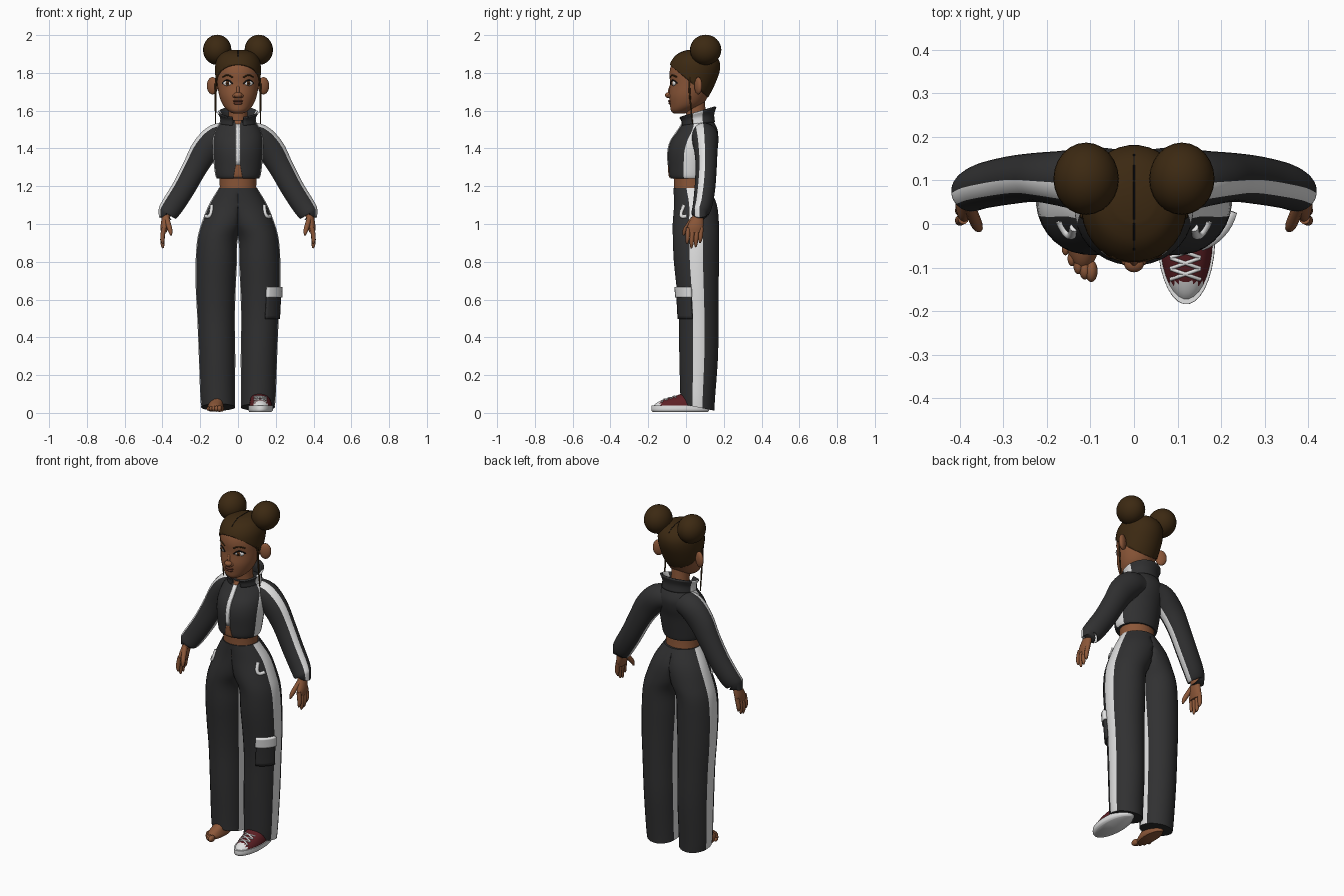
import bpy, bmesh, math
from mathutils import Vector
from mathutils.bvhtree import BVHTree

if "Cube" in bpy.data.objects:
    bpy.data.objects.remove(bpy.data.objects["Cube"])

SEGS = 32
Z = Vector((0, 0, 1))
BACK = Vector((0, 1, 0))
DOWN = Vector((0, 0, -1))
STRIPES = (SEGS - 1, 0, 1, 15, 16, 17)


def material(name, *rgb):
    m = bpy.data.materials.new(name)
    m.use_nodes = True
    m.diffuse_color = (*rgb, 1)
    m.node_tree.nodes["Principled BSDF"].inputs["Base Color"].default_value = (*rgb, 1)
    return m


SKIN = material("skin brown", .26, .095, .04)
HAIR = material("hair brown", .045, .022, .006)
CLOTH = material("cloth charcoal", .03, .03, .031)
WHITE = material("trim white", .75, .75, .75)
RED = material("shoe dark red", .11, .014, .018)
LIP = material("lip brown", .13, .04, .022)
IRIS = material("iris brown", .09, .03, .008)
BLACK = material("pupil black", .006, .005, .005)


def finish(name, bm, mats):
    bmesh.ops.recalc_face_normals(bm, faces=bm.faces)
    mesh = bpy.data.meshes.new(name)
    bm.to_mesh(mesh)
    bm.free()
    ob = bpy.data.objects.new(name, mesh)
    bpy.context.collection.objects.link(ob)
    for m in mats:
        mesh.materials.append(m)
    return ob


def smooth_rows(rows, steps):
    """Catmull-Rom interpolation of ring values."""
    rows = [tuple(r) + (0,) * (6 - len(r)) for r in rows]
    p = [rows[0]] + rows + [rows[-1]]
    out = []
    for i in range(1, len(p) - 2):
        for k in range(steps):
            t = k / steps
            out.append([.5 * (2 * b + (c - a) * t + (2 * a - 5 * b + 4 * c - d) * t * t
                              + (3 * b - a - 3 * c + d) * t ** 3)
                        for a, b, c, d in zip(*p[i - 1:i + 3])])
    return out + [list(rows[-1])]


def loft(name, rings, mats, side=1, stripe=(), sweep=False, clamp=False, drop=(), caps=True, steps=4):
    """Skin rings of (x, y, z, radius a, radius b, tilt); sweep turns them across the path."""
    rows = smooth_rows(rings, steps)
    bm = bmesh.new()
    loops = []
    for i, (x, y, z, a, b, tilt) in enumerate(rows):
        u = Vector((1, 0, 0))
        if sweep:
            p, q = rows[max(i - 1, 0)], rows[min(i + 1, len(rows) - 1)]
            u = Vector((p[2] - q[2], 0, q[0] - p[0])).normalized()
        loop = []
        for k in range(SEGS):
            t = (k - .5) * math.tau / SEGS
            co = Vector((x, y, z)) + u * a * math.cos(t) + Vector((0, 1, tilt)) * b * math.sin(t)
            if clamp:
                co.x = max(co.x, 0)
            co.x *= side
            loop.append(bm.verts.new(co))
        loops.append(loop)
    for lo, hi in zip(loops, loops[1:]):
        for k in range(SEGS):
            if k not in drop:
                j = (k + 1) % SEGS
                f = bm.faces.new((lo[k], lo[j], hi[j], hi[k]))
                f.material_index = int(k in stripe)
    if caps:
        bm.faces.new(loops[0])
        bm.faces.new(loops[-1])
    return finish(name, bm, mats)


def ball(name, loc, scale, mat, yaw=0, pitch=0):
    bm = bmesh.new()
    bmesh.ops.create_uvsphere(bm, u_segments=24, v_segments=16, radius=1)
    ob = finish(name, bm, [mat])
    ob.location, ob.scale, ob.rotation_euler = loc, scale, (pitch, 0, yaw)
    return ob


def tube(name, pts, r, mat, radii=None):
    cu = bpy.data.curves.new(name, 'CURVE')
    cu.dimensions, cu.bevel_depth, cu.bevel_resolution = '3D', r, 3
    cu.use_fill_caps = True
    sp = cu.splines.new('NURBS')
    sp.points.add(len(pts) - 1)
    for i, p in enumerate(pts):
        sp.points[i].co = (*p, 1)
        sp.points[i].radius = radii[i] if radii else 1
    sp.order_u, sp.use_endpoint_u, sp.resolution_u = 3, True, 6
    cu.materials.append(mat)
    ob = bpy.data.objects.new(name, cu)
    bpy.context.collection.objects.link(ob)


def hit(target, origin, direction):
    me = target.data
    tree = BVHTree.FromPolygons([v.co for v in me.vertices], [p.vertices[:] for p in me.polygons])
    return tree.ray_cast(Vector(origin) - direction * 2, direction)[0]


def trace(name, target, pts, direction, r, mat):
    """Lay a thin cord on a surface."""
    hits = [hit(target, p, direction) for p in pts]
    tube(name, [h for h in hits if h], r, mat)


def plate(name, target, centre, normal, w, h, mat, thick=.004, taper=1, n=8):
    """Lay a thin curved panel on a surface."""
    normal = Vector(normal).normalized()
    across = Z.cross(normal)
    bm = bmesh.new()
    grid = {}
    for i in range(n + 1):
        for j in range(n + 1):
            u, v = i / n - .5, j / n - .5
            width = w * (1 + (taper - 1) * j / n)
            p = hit(target, Vector(centre) + across * u * width + Z * v * h, -normal)
            if p:
                grid[i, j] = bm.verts.new(p + normal * thick * .4)
    for i in range(n):
        for j in range(n):
            quad = [(i, j), (i + 1, j), (i + 1, j + 1), (i, j + 1)]
            if all(q in grid for q in quad):
                bm.faces.new([grid[q] for q in quad])
    ob = finish(name, bm, [mat])
    mod = ob.modifiers.new("thickness", 'SOLIDIFY')
    mod.thickness, mod.offset = thick * 2, 0


# Head, hair cap and neck
skull = [(0, -.035, 1.585, .025, .03), (0, -.025, 1.6, .052, .055), (0, 0, 1.63, .08, .085),
         (0, .015, 1.68, .1, .105), (0, .032, 1.74, .11, .117), (0, .041, 1.8, .115, .129),
         (0, .047, 1.85, .11, .122), (0, .05, 1.89, .085, .09), (0, .05, 1.91, .04, .04)]
head = loft("head", skull, [SKIN])
hair = loft("hair_cap", [(x, y + .002, z + .01, a + .007, b + .007) for x, y, z, a, b in skull], [HAIR])
bm = bmesh.new()
bm.from_mesh(hair.data)
bmesh.ops.bisect_plane(bm, geom=bm.verts[:] + bm.edges[:] + bm.faces[:], plane_co=(0, -.088, 1.845),
                       plane_no=(0, .85, 1), clear_inner=True)
bm.to_mesh(hair.data)
bm.free()
hair.modifiers.new("thickness", 'SOLIDIFY').thickness = .012
trace("hair_parting", hair, [(0, y / 100, 2) for y in range(-6, 17, 2)], DOWN, .002, BLACK)
loft("neck", [(0, .065, 1.45, .06, .06), (0, .055, 1.56, .05, .052), (0, .045, 1.66, .05, .055)], [SKIN])

# Face
ball("nose", (0, -.09, 1.682), (.023, .021, .016), SKIN)
ball("nose_bridge", (0, -.077, 1.71), (.011, .017, .035), SKIN, pitch=-.25)
ball("upper_lip", (0, -.083, 1.651), (.028, .012, .007), LIP)
ball("lower_lip", (0, -.081, 1.639), (.024, .012, .008), LIP)
for s, tag in ((1, "left"), (-1, "right")):
    ball(tag + "_nostril", (s * .017, -.083, 1.678), (.012, .014, .011), SKIN)
    p = hit(head, (s * .055, 0, 1.745), BACK)
    ball(tag + "_eye", p + Vector((0, .004, 0)), (.026, .01, .014), WHITE, s * .4)
    ball(tag + "_iris", p + Vector((0, -.002, 0)), (.012, .007, .012), IRIS, s * .4)
    ball(tag + "_pupil", p + Vector((0, -.006, 0)), (.006, .005, .006), BLACK, s * .4)
    arc = ((.028, -.004), (.042, .012), (.056, .017), (.07, .012), (.082, 0))
    trace(tag + "_eyelash", head, [(s * x, 0, 1.745 + z) for x, z in arc], BACK, .004, BLACK)
    trace(tag + "_eyebrow", head, [(s * x, 0, 1.778 + z * .6) for x, z in arc], BACK, .004, HAIR)
    ball(tag + "_ear", (s * .135, .065, 1.732), (.032, .017, .046), SKIN, s * .45)
    ball(tag + "_hair_bun", (s * .11, .104, 1.922), (.075, .083, .08), HAIR)
    tube(tag + "_hair_strand", [(s * .105, .02, 1.83), (s * .12, .015, 1.76), (s * .119, .022, 1.65),
                                (s * .119, .035, 1.53)], .005, HAIR, (1, 1, 1, .6))

# Waist and jacket
loft("waist", [(0, .03, 1.12, .1, .09), (0, .025, 1.2, .097, .088), (0, .022, 1.28, .1, .09)], [SKIN])
jacket = loft("jacket_body", [
    (0, .02, 1.24, .112, .1), (0, .018, 1.255, .12, .106), (0, .02, 1.3, .127, .112),
    (0, .026, 1.38, .135, .121), (0, .042, 1.44, .135, .122), (0, .062, 1.49, .125, .107),
    (0, .067, 1.53, .1, .087), (0, .064, 1.55, .085, .075)], [CLOTH, WHITE], stripe=STRIPES)
plate("zip", jacket, (0, 0, 1.42), (0, -1, 0), .024, .215, WHITE)
plate("jacket_opening", jacket, (0, 0, 1.279), (0, -1, 0), .046, .066, SKIN, .003, .5)
plate("neck_opening", jacket, (0, 0, 1.537), (0, -1, 0), .024, .02, SKIN, .003, 1.5)
collar = loft("collar", [(0, .064, 1.53, .088, .08, .1), (0, .06, 1.565, .086, .08, .2),
                         (0, .06, 1.595, .1, .092, .3)], [CLOTH, WHITE], stripe=STRIPES,
              drop=(23, 24, 25), caps=False)
collar.modifiers.new("thickness", 'SOLIDIFY').thickness = .01

# Sleeves and hands
sleeve = [(.04, .09, 1.47, .065, .07), (.11, .1, 1.455, .076, .072), (.175, .105, 1.39, .075, .062),
          (.228, .107, 1.3, .066, .056), (.288, .1, 1.19, .062, .055), (.345, .088, 1.1, .06, .052),
          (.374, .076, 1.058, .054, .047), (.376, .075, 1.054, .04, .035)]
for s, tag in ((1, "left"), (-1, "right")):
    loft(tag + "_sleeve", sleeve, [CLOTH, WHITE], s, (29, 30, 31, 15, 16, 17), sweep=True)
    loft(tag + "_palm", [(.368, .07, 1.08, .025, .028), (.38, .063, 1.04, .022, .03),
                         (.389, .05, .99, .021, .042), (.393, .045, .955, .015, .04)], [SKIN], s)
    for i, name in enumerate(("index", "middle", "ring", "little")):
        y, tip = .012 + i * .023, (.895, .872, .878, .9)[i]
        tube(f"{tag}_{name}_finger", [(s * .392, y, .98), (s * .4, y - .003, .94),
                                      (s * .4, y - .006, tip + .012), (s * .396, y - .007, tip)],
             .0125, SKIN, (1, 1, .85, .3))
    tube(tag + "_thumb", [(s * .378, .04, 1.03), (s * .366, .01, .99), (s * .357, -.01, .96),
                          (s * .354, -.013, .94)], .014, SKIN, (1, 1, .9, .3))

# Trousers: half hips that open into a leg
leg = [(.105, .06, .03, .09, .09, -.2), (.108, .062, .1, .093, .093, -.1), (.111, .067, .3, .097, .103),
       (.116, .067, .5, .1, .105), (.118, .062, .65, .106, .111), (.115, .055, .8, .11, .12),
       (.108, .053, .92, .108, .123), (.075, .052, 1.0, .12, .123), (.03, .05, 1.1, .126, .114),
       (0, .03, 1.19, .102, .097)]
mark = ((.138, 1.1), (.14, 1.07), (.147, 1.045), (.16, 1.036), (.17, 1.042))
for s, tag in ((1, "left"), (-1, "right")):
    trousers = loft(tag + "_trouser_leg", leg, [CLOTH, WHITE], s, STRIPES, clamp=True)
    trace(tag + "_hip_pocket_trim", trousers, [(s * x, 0, z) for x, z in mark], BACK, .01, WHITE)
    if s > 0:
        corner = (.72, -.7, 0)
        plate("cargo_pocket", trousers, (.19, -.012, .57), corner, .1, .145, CLOTH, .009)
        plate("cargo_flap", trousers, (.19, -.012, .64), corner, .106, .055, WHITE, .013)

# Left shoe
loft("shoe_sole", [(.118, -.03, .004, .058, .145), (.12, -.03, .015, .066, .154),
                   (.12, -.03, .038, .066, .154)], [WHITE])
shoe = loft("shoe_upper", [(.12, -.03, .03, .062, .149), (.12, -.024, .05, .059, .136),
                           (.118, -.012, .07, .053, .11), (.113, .015, .09, .045, .07),
                           (.11, .04, .11, .04, .045)], [RED, WHITE])
for f in shoe.data.polygons:
    f.material_index = int(f.center.y < -.135)
for i, y in enumerate((-.115, -.09, -.065)):
    for s in (1, -1):
        pts = [(.118 + s * k * .034, y + k * .012, 0) for k in (-1, -.5, 0, .5, 1)]
        trace(f"lace_{i}_{'a' if s > 0 else 'b'}", shoe, pts, DOWN, .0045, WHITE)

# Right bare foot
loft("bare_foot", [(-.115, 0, .008, .036, .095), (-.117, -.005, .022, .043, .1), (-.117, .005, .045, .04, .09),
                   (-.11, .03, .075, .034, .06), (-.105, .05, .12, .032, .035)], [SKIN])
for i in range(5):
    r = .018 - i * .0018
    ball(f"toe_{i + 1}", (-.098 - i * .0148, -.108 + i * i * .0032, .022), (r * .8, r * 1.4, r), SKIN)

for ob in bpy.context.collection.objects:
    if ob.type == 'MESH' and ob.data.materials:
        bpy.ops.object.select_all(action='DESELECT')
        ob.select_set(True)
        bpy.context.view_layer.objects.active = ob
        bpy.ops.object.shade_smooth_by_angle(angle=math.radians(50))
